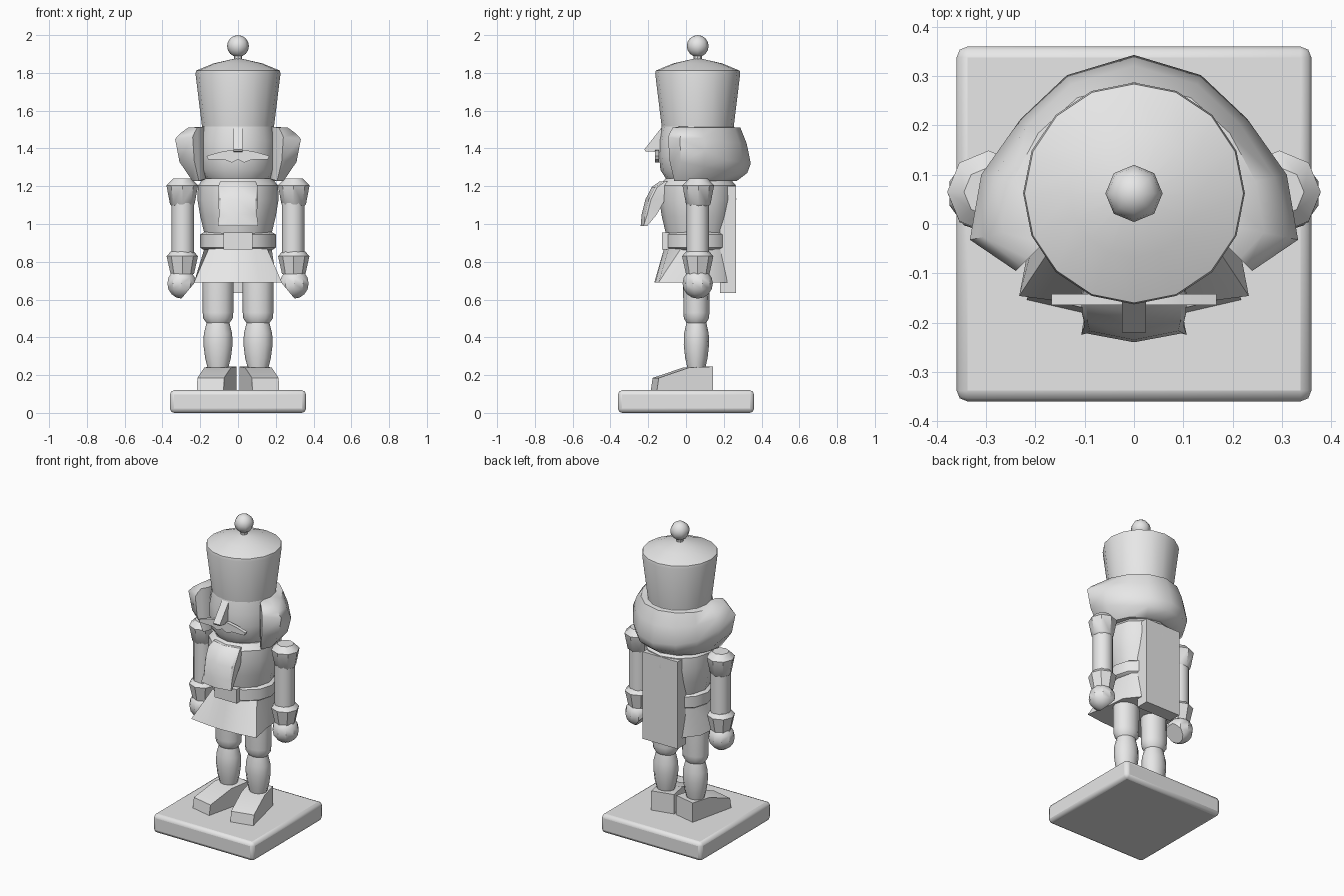
import bpy, bmesh, math
from mathutils import Vector, Matrix

if "Cube" in bpy.data.objects:
    bpy.data.objects.remove(bpy.data.objects["Cube"])

grey = bpy.data.materials.new("plain_grey")
grey.diffuse_color = (0.8, 0.8, 0.8, 1)
grey.use_nodes = True
grey.node_tree.nodes["Principled BSDF"].inputs["Base Color"].default_value = grey.diffuse_color
CY = 0.062  # depth of the figure's vertical axis


def finish(name, bm, mirror=False, angle=35, bevel=0):
    bmesh.ops.recalc_face_normals(bm, faces=bm.faces[:])
    mesh = bpy.data.meshes.new(name)
    bm.to_mesh(mesh)
    bm.free()
    mesh.materials.append(grey)
    mesh.shade_smooth()
    mesh.set_sharp_from_angle(angle=math.radians(angle))
    ob = bpy.data.objects.new(name, mesh)
    bpy.context.collection.objects.link(ob)
    if bevel:
        m = ob.modifiers.new("bevel", 'BEVEL')
        m.width, m.segments = bevel, 2
    if mirror:
        ob.modifiers.new("mirror", 'MIRROR')
    return ob


def loft(name, rings, **kw):
    """Skin a list of equal closed rings and cap both ends."""
    bm = bmesh.new()
    vs = [[bm.verts.new(p) for p in ring] for ring in rings]
    n = len(vs[0])
    for a, b in zip(vs, vs[1:]):
        for i in range(n):
            j = (i + 1) % n
            bm.faces.new((a[i], a[j], b[j], b[i]))
    bm.faces.new(vs[0])
    bm.faces.new(vs[-1])
    return finish(name, bm, **kw)


def circle(r, z, n=12, x=0, y=CY, sy=1):
    return [(x + r * math.sin(2 * math.pi * i / n),
             y + r * sy * math.cos(2 * math.pi * i / n), z) for i in range(n)]


def lathe(name, profile, n=12, x=0, y=CY, sy=1, **kw):
    return loft(name, [circle(r, z, n, x, y, sy) for r, z in profile], **kw)


def box(name, lo, hi, **kw):
    rings = [[(lo[0], lo[1], z), (hi[0], lo[1], z), (hi[0], hi[1], z), (lo[0], hi[1], z)]
             for z in (lo[2], hi[2])]
    return loft(name, rings, **kw)


def ball(name, r, centre, u, v, cut=None, **kw):
    bm = bmesh.new()
    bmesh.ops.create_uvsphere(bm, u_segments=u, v_segments=v, radius=r)
    if cut:  # flatten one side
        n, d = Vector(cut[0]).normalized(), cut[1]
        res = bmesh.ops.bisect_plane(bm, geom=bm.verts[:] + bm.edges[:] + bm.faces[:],
                                     plane_co=n * d, plane_no=n, clear_outer=True)
        edges = [e for e in res['geom_cut'] if isinstance(e, bmesh.types.BMEdge)]
        bmesh.ops.holes_fill(bm, edges=edges)
    bmesh.ops.translate(bm, verts=bm.verts[:], vec=centre)
    return finish(name, bm, **kw)


# base
box("base", (-0.36, -0.36, 0), (0.36, 0.36, 0.12), bevel=0.022)

# feet: wedge shoes turned outwards
shoe = [(0.13, 0.12), (0.13, 0.245), (0.0, 0.24), (-0.165, 0.185), (-0.175, 0.12)]
turn = Matrix.Translation((0.105, 0, 0)) @ Matrix.Rotation(math.radians(13), 4, 'Z')
loft("shoe", [[turn @ Vector((x, y, z)) for y, z in shoe] for x in (-0.07, 0.075)],
     mirror=True, angle=20)

# legs
lathe("lower_leg", [(0.055, 0.24), (0.068, 0.29), (0.077, 0.36), (0.075, 0.42), (0.06, 0.48)],
      x=0.106, y=0.055, sy=0.87, mirror=True)
lathe("upper_leg", [(0.06, 0.475), (0.078, 0.50), (0.081, 0.53), (0.083, 0.72)],
      x=0.106, y=0.055, sy=0.85, mirror=True)

# coat skirt: flared, squared off at the front corners
hem = [(0, 0.245), (0.12, 0.225), (0.195, 0.13), (0.205, 0.0), (0.233, -0.146), (0.11, -0.162)]
hem = hem + [(0, -0.168)] + [(-x, y) for x, y in hem[:0:-1]]
waist = circle(0.178, 0.87, 12)
loft("coat_skirt", [[(x, y, 0.69) for x, y in hem], waist])

# belt and buckle
lathe("belt", [(0.18, 0.862), (0.2, 0.875), (0.2, 0.945), (0.18, 0.957)], sy=0.88)
box("buckle", (-0.078, -0.128, 0.865), (0.078, -0.08, 0.955))

# torso
lathe("torso", [(0.178, 0.95), (0.20, 1.04), (0.215, 1.13), (0.212, 1.205), (0.18, 1.24)], sy=0.95)
box("back_panel", (-0.125, 0.18, 0.635), (0.125, 0.265, 1.2))

# arms
lathe("shoulder", [(0.055, 1.095), (0.065, 1.105), (0.084, 1.205), (0.05, 1.24)],
      8, x=0.295, y=0.065, mirror=True)
lathe("arm", [(0.06, 0.83), (0.06, 1.11)], 12, x=0.292, y=0.062, mirror=True)
lathe("cuff", [(0.062, 0.735), (0.083, 0.83), (0.06, 0.855)], 8, x=0.295, y=0.062, mirror=True)
ball("hand", 0.08, (0.298, 0.062, 0.685), 10, 8, cut=((-0.77, 0, -0.64), 0.05), mirror=True)

# beard: curved, ridged wedge hanging from the chin
rows = [(1.225, 0.095, -0.14, -0.09), (1.195, 0.107, -0.182, -0.10), (1.13, 0.105, -0.215, -0.12),
        (1.05, 0.10, -0.235, -0.165), (0.99, 0.107, -0.24, -0.215)]
loft("beard", [[(-w, f + 0.03 * min(1, (b - f) / 0.05), z), (-w * 0.9, f + 0.018, z), (0, f, z),
                (w * 0.9, f + 0.018, z), (w, f + 0.03 * min(1, (b - f) / 0.05), z),
                (w * 0.96, b + 0.01, z), (-w * 0.96, b + 0.01, z)]
               for z, w, f, b in rows])

# head
lathe("head", [(0.165, 1.235), (0.197, 1.285), (0.205, 1.36), (0.205, 1.44), (0.19, 1.52)], 16)

# nose and moustache
nose = [(-0.13, 1.51), (-0.22, 1.395), (-0.215, 1.385), (-0.13, 1.38)]
loft("nose", [[(x, y, z) for y, z in nose] for x in (-0.024, 0.024)])
half = [(0.035, 1.392), (0.10, 1.38), (0.167, 1.36), (0.158, 1.342), (0.07, 1.34), (0.032, 1.325)]
outline = [(0, 1.38)] + half + [(0, 1.342)] + [(-x, z) for x, z in half[::-1]]
loft("moustache", [[(x, y, z) for x, z in outline] for y in (-0.164, -0.142)])

# hair: stations run from one side around the back; each is outer point, its height, inner point
side = [(0.136, 0.302, 1.325, 0.09, 0.2), (0.23, 0.213, 1.34, 0.15, 0.15),
        (0.31, 0.10, 1.39, 0.17, 0.07), (0.333, -0.032, 1.45, 0.18, 0.0),
        (0.24, -0.095, 1.46, 0.185, -0.04)]
stations = [(-a, b, c, -d, e) for a, b, c, d, e in side[::-1]] + [(0, 0.343, 1.32, 0, 0.22)] + side


def hair_ring(ox, oy, oz, ix, iy):
    def at(t, z):
        return (ix + (ox - ix) * t, iy + (oy - iy) * t, z)
    return [at(0, 1.515), at(0.55, 1.51), at(0.82, oz + (1.5 - oz) * 0.6), at(1, oz),
            at(0.85, oz - (oz - 1.23) * 0.55), at(0.4, 1.228), at(0, 1.235)]


loft("hair", [hair_ring(*s) for s in stations], angle=50)

# hat with domed top and round knob
lathe("hat", [(0.19, 1.51), (0.225, 1.795), (0.222, 1.812), (0.13, 1.85), (0.02, 1.875)], 16)
lathe("knob_neck", [(0.022, 1.86), (0.022, 1.905)], 8)
ball("knob", 0.058, (0, CY, 1.942), 8, 8, angle=50)
